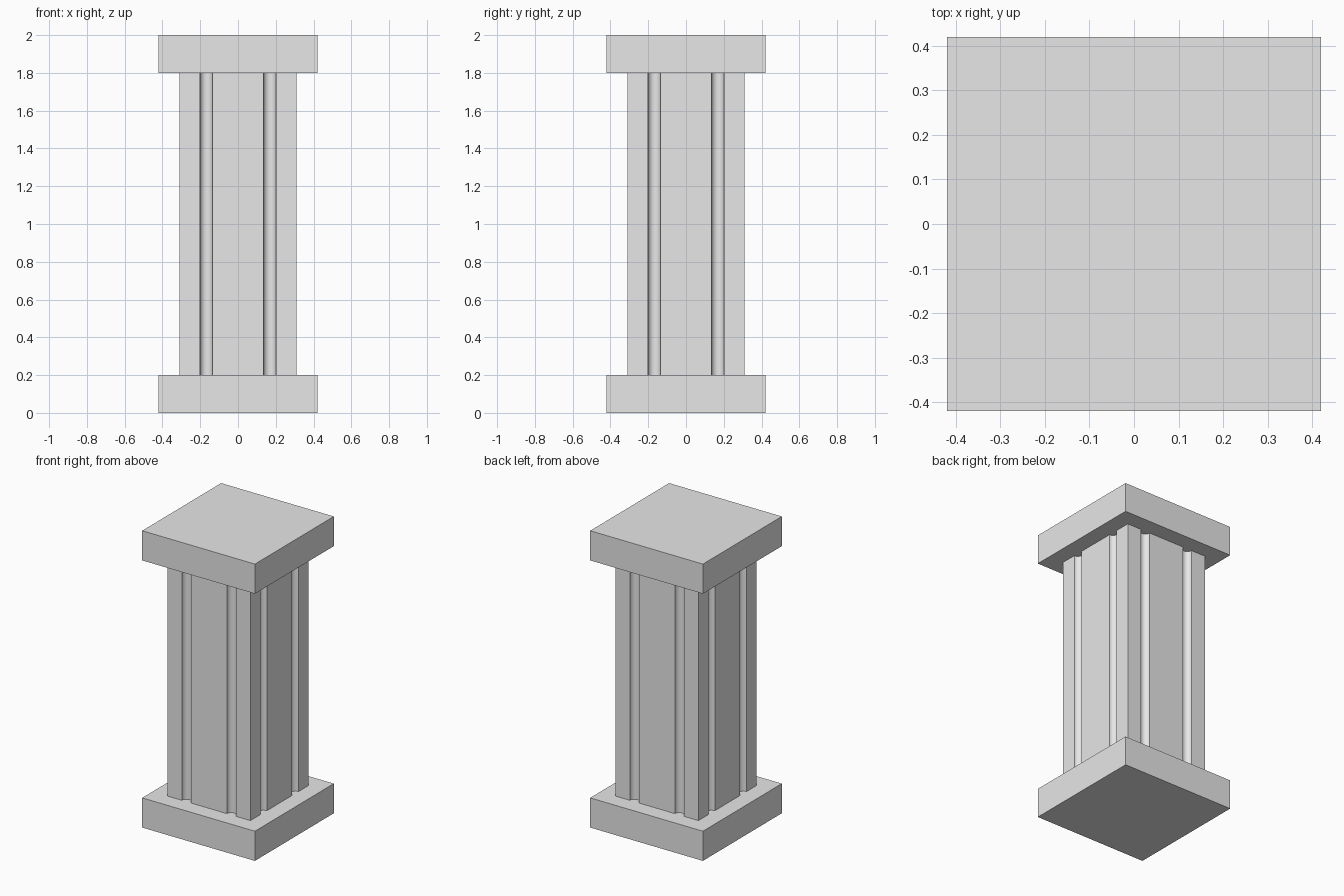
import bpy
import bmesh
from math import cos, sin, pi, radians
from mathutils import Matrix, Vector

SLAB_HALF = 0.42
SHAFT_HALF = 0.31
SLAB_HEIGHT = 0.2
HEIGHT = 2.0
GROOVE_OFFSET = 0.168
GROOVE_RADIUS = 0.034
GROOVE_STEPS = 12

default_cube = bpy.data.objects.get("Cube")
if default_cube:
    bpy.data.objects.remove(default_cube, do_unlink=True)

# One stone colour throughout
stone = bpy.data.materials.new("light grey stone")
stone.use_nodes = True
stone.diffuse_color = (0.8, 0.8, 0.8, 1)
stone.node_tree.nodes["Principled BSDF"].inputs["Base Color"].default_value = (0.8, 0.8, 0.8, 1)


def extrude_profile(name, points, bottom, top):
    """Raise a closed outline into a solid prism."""
    bm = bmesh.new()
    base = bm.faces.new([bm.verts.new((p.x, p.y, bottom)) for p in points])
    raised = bmesh.ops.extrude_face_region(bm, geom=[base], use_keep_orig=True)
    verts = [g for g in raised["geom"] if isinstance(g, bmesh.types.BMVert)]
    bmesh.ops.translate(bm, verts=verts, vec=(0, 0, top - bottom))
    bmesh.ops.recalc_face_normals(bm, faces=bm.faces)
    mesh = bpy.data.meshes.new(name)
    bm.to_mesh(mesh)
    bm.free()
    mesh.materials.append(stone)
    obj = bpy.data.objects.new(name, mesh)
    bpy.context.collection.objects.link(obj)
    return obj


def four_sides(side):
    """Repeat one side's outline around the square."""
    return [Matrix.Rotation(k * pi / 2, 2) @ p for k in range(4) for p in side]


# Square slabs at the foot and head
slab = four_sides([Vector((-SLAB_HALF, -SLAB_HALF))])
extrude_profile("base_slab", slab, 0, SLAB_HEIGHT)
extrude_profile("top_slab", slab, HEIGHT - SLAB_HEIGHT, HEIGHT)

# Square shaft with two half-round flutes on each side
side = [Vector((-SHAFT_HALF, -SHAFT_HALF))]
for centre in (-GROOVE_OFFSET, GROOVE_OFFSET):
    for i in range(GROOVE_STEPS + 1):
        a = pi * i / GROOVE_STEPS
        side.append(Vector((centre - GROOVE_RADIUS * cos(a),
                            -SHAFT_HALF + GROOVE_RADIUS * sin(a))))
shaft = extrude_profile("fluted_shaft", four_sides(side), SLAB_HEIGHT, HEIGHT - SLAB_HEIGHT)

# Smooth the flutes, keep the corners crisp
bpy.ops.object.select_all(action="DESELECT")
shaft.select_set(True)
bpy.context.view_layer.objects.active = shaft
bpy.ops.object.shade_smooth_by_angle(angle=radians(30))
